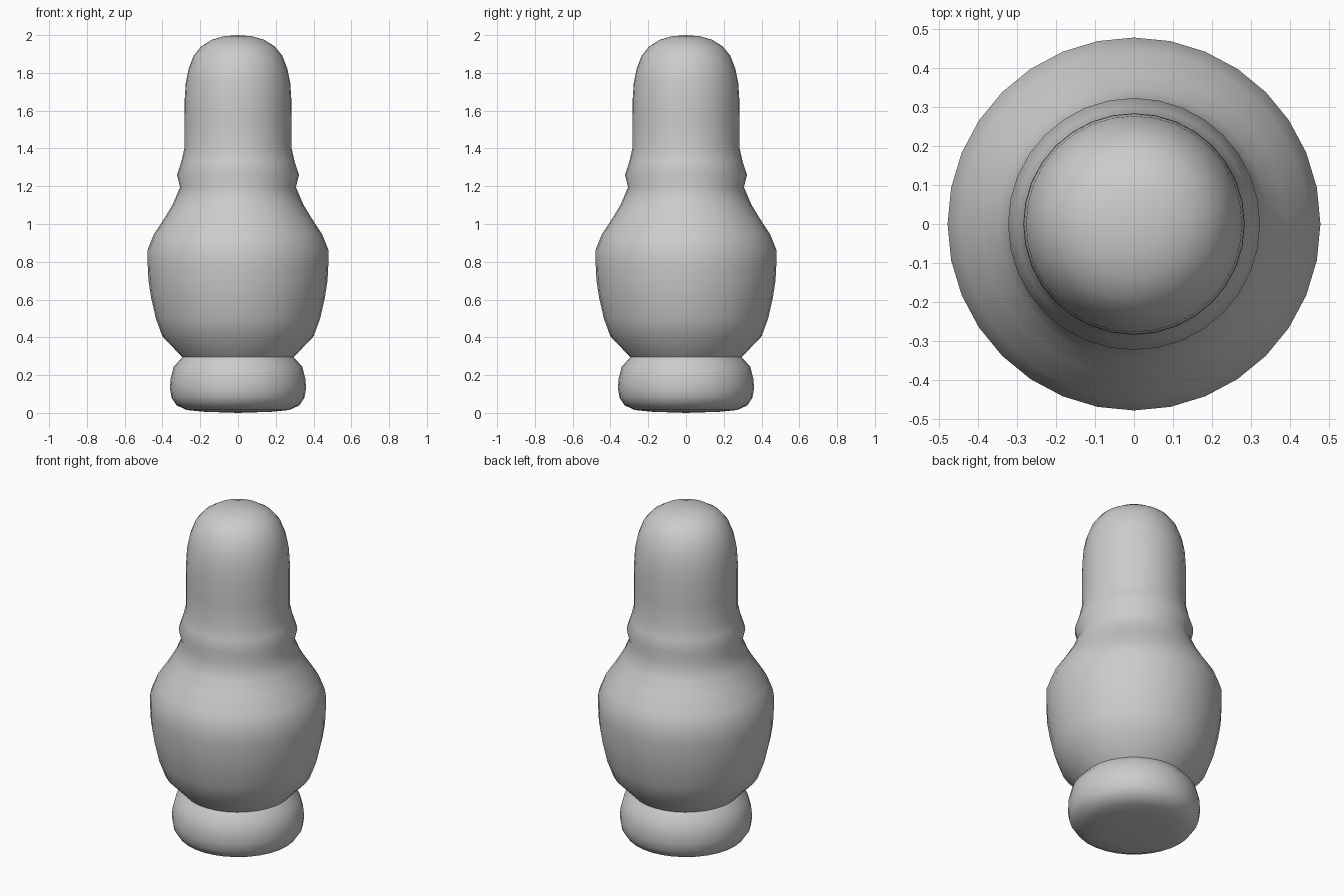
import bpy, bmesh, math

if "Cube" in bpy.data.objects:
    bpy.data.objects.remove(bpy.data.objects["Cube"])

SEGMENTS = 32


def lathe(name, profile):
    """Spin a (radius, z) profile, bottom to top, around the z axis."""
    bm = bmesh.new()
    rings = []
    for r, z in profile:
        if r == 0:
            rings.append([bm.verts.new((0, 0, z))] * SEGMENTS)
        else:
            rings.append([bm.verts.new((r * math.cos(a), r * math.sin(a), z))
                          for a in (2 * math.pi * i / SEGMENTS for i in range(SEGMENTS))])
    for low, high in zip(rings, rings[1:]):
        for i in range(SEGMENTS):
            j = (i + 1) % SEGMENTS
            bm.faces.new(dict.fromkeys((low[i], low[j], high[j], high[i])))
    bmesh.ops.recalc_face_normals(bm, faces=bm.faces[:])
    mesh = bpy.data.meshes.new(name)
    bm.to_mesh(mesh)
    bm.free()
    obj = bpy.data.objects.new(name, mesh)
    bpy.context.collection.objects.link(obj)
    bpy.context.view_layer.objects.active = obj
    obj.select_set(True)
    bpy.ops.object.shade_smooth_by_angle(angle=math.radians(60))
    obj.select_set(False)
    return obj


# foot, bulbous belly, collar ridge and domed neck in one turned profile
lathe("turned_body", [
    (0, 0), (0.18, 0.006), (0.27, 0.015), (0.325, 0.04), (0.352, 0.08), (0.36, 0.13),
    (0.357, 0.18), (0.34, 0.245), (0.295, 0.295),
    (0.40, 0.405), (0.435, 0.50), (0.46, 0.61), (0.474, 0.70), (0.478, 0.78), (0.478, 0.865),
    (0.446, 0.945), (0.39, 1.03), (0.345, 1.105), (0.307, 1.195),
    (0.323, 1.26), (0.3, 1.33), (0.284, 1.40),
    (0.284, 1.53), (0.283, 1.65), (0.277, 1.745), (0.262, 1.82), (0.235, 1.89),
    (0.195, 1.94), (0.14, 1.975), (0.075, 1.994), (0, 2.0),
])
